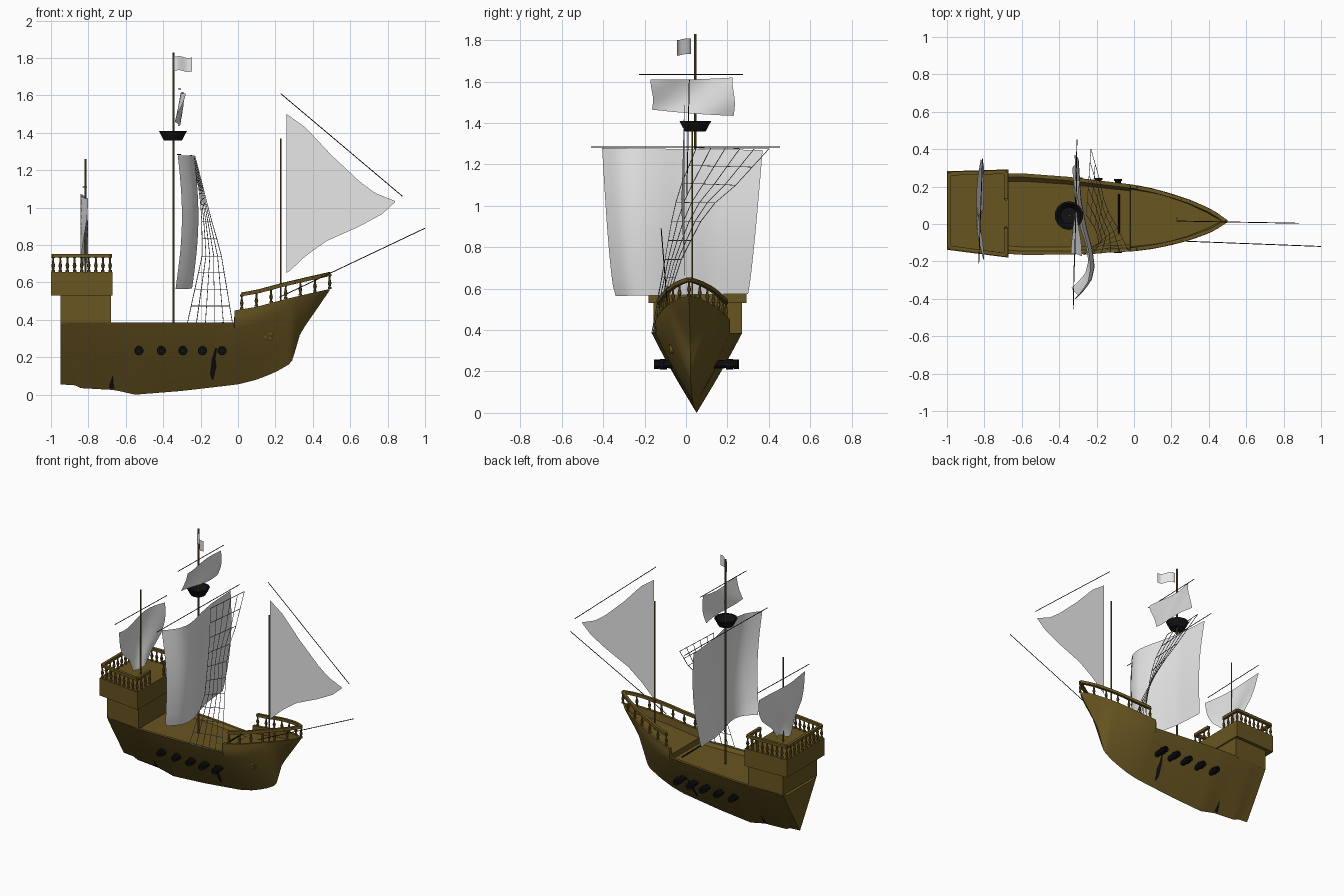
import bpy, bmesh, math
from mathutils import Vector

if "Cube" in bpy.data.objects:
    bpy.data.objects.remove(bpy.data.objects["Cube"])


def material(name, rgb):
    m = bpy.data.materials.new(name)
    m.diffuse_color = (*rgb, 1)
    m.use_nodes = True
    m.node_tree.nodes["Principled BSDF"].inputs["Base Color"].default_value = m.diffuse_color
    return m


WOOD = material("brown wood", (0.138, 0.09, 0.015))
DARK = material("dark spar wood", (0.035, 0.024, 0.009))
BLACK = material("black iron", (0.006, 0.006, 0.007))
CLOTH = material("pale sailcloth", (0.81, 0.81, 0.81))
ROPE = material("grey rope", (0.2, 0.2, 0.22))


def finish(name, bm, mat, angle=35):
    bmesh.ops.remove_doubles(bm, verts=bm.verts, dist=1e-5)
    bmesh.ops.recalc_face_normals(bm, faces=bm.faces)
    me = bpy.data.meshes.new(name)
    bm.to_mesh(me)
    bm.free()
    me.materials.append(mat)
    me.shade_smooth()
    me.set_sharp_from_angle(angle=math.radians(angle))
    ob = bpy.data.objects.new(name, me)
    bpy.context.collection.objects.link(ob)
    return ob


def curve(*pts):
    """Piecewise linear function through (x, value) points."""
    def f(x):
        if x <= pts[0][0]:
            return pts[0][1]
        for (a, u), (b, v) in zip(pts, pts[1:]):
            if x <= b:
                return u + (v - u) * (x - a) / (b - a)
        return pts[-1][1]
    return f


def loft(bm, rings, caps=True):
    vs = [[bm.verts.new(p) for p in r] for r in rings]
    n = len(vs[0])
    for a, b in zip(vs, vs[1:]):
        for i in range(n):
            bm.faces.new((a[i], a[(i + 1) % n], b[(i + 1) % n], b[i]))
    if caps:
        bm.faces.new(vs[0])
        bm.faces.new(vs[-1])


def lathe(bm, p, q, profile, n=8):
    """Turned shape along p-q; profile holds (fraction, radius)."""
    p, q = Vector(p), Vector(q)
    rot = (q - p).to_track_quat('Z', 'Y')
    loft(bm, [[p.lerp(q, t) + rot @ Vector((r * math.cos(a), r * math.sin(a), 0))
               for a in [math.tau * (i + 0.5) / n for i in range(n)]] for t, r in profile])


def rod(bm, p, q, r, n=8):
    lathe(bm, p, q, [(0, r), (1, r)], n)


def spar(name, p, q, r, mat):
    bm = bmesh.new()
    rod(bm, p, q, r)
    return finish(name, bm, mat)


def sheet(name, nu, nv, fn, mat=CLOTH):
    bm = bmesh.new()
    g = [[bm.verts.new(fn(i / nu, j / nv)) for j in range(nv + 1)] for i in range(nu + 1)]
    for i in range(nu):
        for j in range(nv):
            bm.faces.new((g[i][j], g[i + 1][j], g[i + 1][j + 1], g[i][j + 1]))
    return finish(name, bm, mat, 80)


# Hull lines: centre line, keel, sheer and half beam along x
def mid(x):
    return 0.032 - 0.035 * x


keel = curve((-.95, .055), (-.87, .05), (-.84, .035), (-.66, .025), (-.55, 0), (-.3, .02), (0, .055),
             (.1, .08), (.2, .12), (.27, .16), (.3, .195), (.32, .3), (.36, .37), (.42, .455), (.49, .558))
sheer = curve((-.021, .385), (-.019, .45), (.1, .47), (.25, .51), (.4, .545), (.49, .565))
beam = curve((-.95, .195), (-.8, .21), (-.6, .218), (-.35, .208), (0, .178), (.1, .162), (.2, .138),
             (.3, .108), (.4, .068), (.45, .04), (.49, .001))
bulge = curve((-.95, .05), (-.5, .15), (0, .2), (.3, .4))


def half(x, z):
    k = keel(x)
    blend = min(1, max(0, x / .3))
    s = .385 + (sheer(x) - .385) * blend
    t = min(1, max(0, (z - k) / max(s - k, 1e-4)))
    b = bulge(x)
    return beam(x) * ((1 - b) * t + b * math.sin(t * math.pi / 2))


# Hull with sunken deck and rim
xs = sorted({-.95, -.87, -.84, -.021, -.019, .49} | {round(-.95 + .04 * i, 3) for i in range(31)}
            | {round(.27 + .02 * i, 3) for i in range(11)})
bm = bmesh.new()
rings = []
for x in xs:
    k, t, c = keel(x), sheer(x), mid(x)
    side = [(half(x, k + (t - k) * j / 12), k + (t - k) * j / 12) for j in range(13)]
    d = max(t - (.022 if x < -.02 else .05), k + .3 * (t - k))
    rim = max(beam(x) - .02, 0)
    deck = min(rim, .85 * half(x, d))
    right = side + [(rim, t), (deck, d)]
    ring = [(x, c + w, z) for w, z in right]
    ring += [(x, c - w, z) for w, z in reversed(right[1:])]
    rings.append(ring)
loft(bm, rings)
finish("hull", bm, WOOD)


# Stern cabin and overhanging aft castle
def block(name, x0, x1, h0, h1, z0, z1, c0, c1):
    bm = bmesh.new()
    loft(bm, [[(x0, c0 - h0, z), (x0, c0 + h0, z), (x1, c1 + h1, z), (x1, c1 - h1, z)] for z in (z0, z1)])
    finish(name, bm, WOOD)


block("stern_cabin", -.95, -.68, .194, .214, .38, .535, mid(-.95), mid(-.68))
block("aft_castle", -1, -.67, .21, .236, .53, .655, .072, .056)

# Railings with turned balusters
TURNED = [(0, .010), (.12, .010), (.16, .005), (.4, .011), (.6, .006), (.84, .005), (.88, .010), (1, .010)]


def railing(name, path, count, h):
    bm = bmesh.new()
    up = Vector((0, 0, h))
    path = [Vector(p) for p in path]
    for a, b in zip(path, path[1:]):
        rod(bm, a + up, b + up, .014, 4)
    for i in range(count):
        f = i / (count - 1) * (len(path) - 1)
        j = min(int(f), len(path) - 2)
        p = path[j].lerp(path[j + 1], f - j)
        lathe(bm, p, p + up, TURNED, 8)
    finish(name, bm, WOOD)


for s, tag in ((1, "left"), (-1, "right")):
    bow = [.02 + .047 * i for i in range(11)]
    railing("bow_rail_" + tag, [(x, mid(x) + s * max(beam(x) - .012, 0), sheer(x)) for x in bow], 7, .08)
    back, front = (-.988, .072 + s * .197, .655), (-.684, .056 + s * .222, .655)
    railing("stern_rail_" + tag, [back, front], 9, .088)
    railing("stern_front_rail_" + tag, [front, (-.684, .056 + s * .08, .655)], 4, .088)
railing("stern_back_rail", [(-.988, -.125, .655), (-.988, .269, .655)], 10, .088)

# Cannons and hull cracks on both sides, one hawse hole
guns, crack, hawse = bmesh.new(), bmesh.new(), bmesh.new()
for s in (1, -1):
    for x in (-.53, -.41, -.295, -.19, -.085):
        c = mid(x) + .008
        lathe(guns, (x, c + s * .09, .235), (x, c + s * .198, .235),
              [(0, .02), (.55, .019), (.56, .025), (.75, .025), (.76, .017), (.9, .017),
               (.91, .022), (1, .022), (1, .011), (.8, .011)], 10)
    for rows in ([(.08, -.14, -.13), (.11, -.15, -.125), (.15, -.145, -.115), (.19, -.14, -.12), (.25, -.122, -.112)],
                 [(.032, -.69, -.66), (.06, -.685, -.665), (.1, -.672, -.668)]):
        vs = [[crack.verts.new((x, mid(x) + s * (half(x, z) + .004), z)) for x in (a, b)] for z, a, b in rows]
        for a, b in zip(vs, vs[1:]):
            crack.faces.new((a[0], a[1], b[1], b[0]))
y = mid(.165) - half(.165, .31)
lathe(hawse, (.165, y + .03, .31), (.165, y - .008, .31), [(0, .024), (1, .024), (1, .015), (.7, .015)], 12)
finish("cannons", guns, BLACK)
finish("hull_cracks", crack, BLACK)
finish("hawse_hole", hawse, WOOD)

# Masts, yards and bowsprit
spar("main_mast", (-.345, .045, .35), (-.345, .045, 1.83), .006, WOOD)
spar("mizzen_mast", (-.815, .062, .6), (-.815, .062, 1.26), .005, WOOD)
spar("fore_mast", (.228, .03, .44), (.228, .03, 1.37), .005, WOOD)
spar("bowsprit", (.22, -.09, .52), (1, -.12, .89), .0025, DARK)
spar("main_yard", (-.325, -.458, 1.285), (-.305, .453, 1.285), .0025, DARK)
spar("top_yard", (-.318, -.227, 1.635), (-.306, .275, 1.635), .0025, DARK)
spar("mizzen_yard", (-.83, -.21, 1.11), (-.81, .35, 1.11), .0025, DARK)
spar("jib_yard", (.228, .016, 1.61), (.88, .004, 1.06), .0025, DARK)

# Crow's nest
bm = bmesh.new()
lathe(bm, (-.348, .045, 1.36), (-.348, .045, 1.41), [(0, .05), (1, .077), (1, .066), (.2, .045)], 14)
finish("crows_nest", bm, BLACK)

# Sails and flag
belly = curve((0, -.318), (.3, -.303), (.5, -.275), (.65, -.245), (.78, -.232), (.88, -.248), (.95, -.285), (1, -.322))


def main_sail(u, v):
    y_left, y_right = .30 + .07 * v ** .8, -.34 - .065 * v ** .6
    return (belly(u) + .028 * math.sin(math.pi * v) - .012 * (1 - v),
            y_left + (y_right - y_left) * u, .575 + .695 * v - .01 * u * (1 - 2 * v))


def top_sail(u, v):
    x = -.308 + .014 * math.sin(5 * u + 3 * v) + .03 * (v - .5)
    return (x, .23 - .395 * u + .006 * math.sin(5 * v), 1.435 + .03 * u + v * (.185 - .04 * u)
            - .004 * math.sin(math.pi * u))


width = curve((0, .06), (.25, .11), (.5, .215), (.7, .255), (1, .275))


def mizzen_sail(u, v):
    return (-.822 + .02 * math.sin(5 * u + 3 * v), .07 + width(v) * (1 - 2 * u),
            .70 + .36 * v + .012 * math.sin(6 * u))


jib_top = curve((.26, 1.5), (.36, 1.43), (.5, 1.28), (.65, 1.14), (.73, 1.08), (.84, 1.035))
jib_low = curve((.26, .65), (.275, .66), (.36, .74), (.47, .82), (.65, .9), (.77, .965), (.84, 1.03))


def jib(u, v):
    x = .26 + .58 * u
    lo, hi = jib_low(x), jib_top(x)
    return (x, -.008 - .015 * u, lo + (hi - lo) * v)


sheet("main_sail", 24, 14, main_sail)
sheet("top_sail", 16, 8, top_sail)
sheet("mizzen_sail", 16, 12, mizzen_sail)
sheet("jib_sail", 24, 8, jib)
sheet("flag", 10, 3, lambda u, v: (-.342 + .097 * u, .025 - .075 * u + .01 * math.sin(7 * u),
                                   1.73 + .075 * v + .005 * math.sin(6 * u)))

# Rope ladder net sweeping from the rail up to the main yard
edges = [[curve(*zip((0, .41, .66, .8, 1), vals)) for vals in side] for side in (
    ((-.27, -.19, -.195, -.21, -.255), (-.165, -.1, -.06, -.02, .05), (.385, .75, .98, 1.11, 1.28)),
    ((-.03, -.09, -.155, -.185, -.23), (-.14, -.02, .1, .24, .4), (.385, .75, .98, 1.1, 1.275)))]


def net(i, j):
    a, b = (Vector([f(j / 10) for f in e]) for e in edges)
    return a.lerp(b, i / 5)


bm = bmesh.new()
for i in range(6):
    for j in range(11):
        if j < 10:
            rod(bm, net(i, j), net(i, j + 1), .002, 4)
        if i < 5:
            rod(bm, net(i, j), net(i + 1, j), .002, 4)
finish("rope_net", bm, ROPE)

# Loose spar lying on the deck
spar("deck_spar", (-.08, -.05, .385), (-.08, .16, .385), .005, BLACK)
